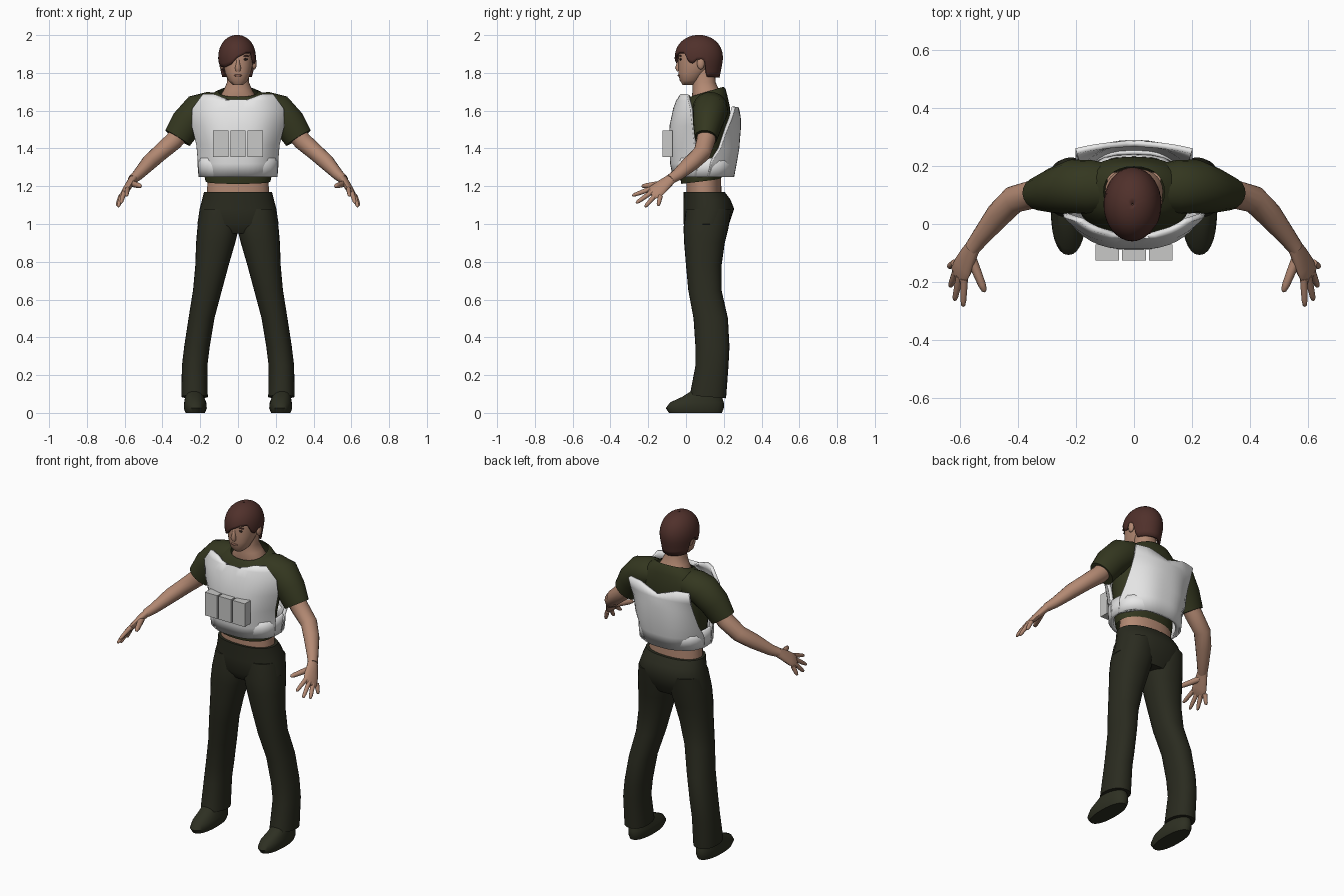
import bpy
import bmesh
import math
from mathutils import Vector

cube = bpy.data.objects.get("Cube")
if cube:
    bpy.data.objects.remove(cube)


def material(name, r, g, b):
    m = bpy.data.materials.new(name)
    m.use_nodes = True
    m.diffuse_color = (r, g, b, 1)
    bsdf = next(n for n in m.node_tree.nodes if n.type == 'BSDF_PRINCIPLED')
    bsdf.inputs["Base Color"].default_value = (r, g, b, 1)
    return m


SKIN = material("skin", .45, .25, .17)
HAIR = material("brown hair", .08, .03, .024)
SHIRT = material("olive shirt", .034, .038, .014)
PANTS = material("dark trousers", .023, .024, .014)
SHOE = material("dark shoes", .027, .029, .016)
VEST = material("white vest", .8, .8, .8)
POUCH = material("grey pouch", .58, .58, .57)
DARK = material("eye dark", .02, .012, .01)
LIPS = material("lips", .3, .14, .1)


def finish(name, bm, mat, thick=0, angle=50):
    bmesh.ops.recalc_face_normals(bm, faces=bm.faces)
    me = bpy.data.meshes.new(name)
    bm.to_mesh(me)
    bm.free()
    me.materials.append(mat)
    for p in me.polygons:
        p.use_smooth = True
    me.set_sharp_from_angle(angle=math.radians(angle))
    ob = bpy.data.objects.new(name, me)
    bpy.context.collection.objects.link(ob)
    if thick:
        mod = ob.modifiers.new("thickness", 'SOLIDIFY')
        mod.thickness = thick
        mod.offset = 0
    return ob


def bridge(name, rings, mat, closed=True, caps=True, thick=0):
    """Join rows of points into a skin."""
    bm = bmesh.new()
    rows = [[bm.verts.new(p) for p in ring] for ring in rings]
    n = len(rows[0])
    for a, b in zip(rows, rows[1:]):
        for i in range(n if closed else n - 1):
            j = (i + 1) % n
            bm.faces.new((a[i], a[j], b[j], b[i]))
    if caps:
        bm.faces.new(rows[0])
        bm.faces.new(rows[-1])
    return finish(name, bm, mat, thick)


def power(v, p):
    return math.copysign(abs(v) ** p, v)


def loft(name, levels, mat, s=1, n=28, p=.9, tilt=None, caps=True, thick=0):
    """Stack rounded rings; each level is z, x range, y range."""
    rings = []
    for k, (z, x0, x1, y0, y1) in enumerate(levels):
        slope = tilt[k] if tilt else 0
        ring = []
        for i in range(n):
            a = math.tau * i / n
            x = (x0 + x1) / 2 + (x1 - x0) / 2 * power(math.sin(a), p)
            dy = -(y1 - y0) / 2 * power(math.cos(a), p)
            ring.append((s * x, (y0 + y1) / 2 + dy, z + slope * dy))
        rings.append(ring)
    return bridge(name, rings, mat, True, caps, thick)


def tube(name, path, side, mat, s=1, n=14):
    """Sweep an ellipse; each point is x, y, z, radius along side, other radius."""
    pts = [Vector((s * q[0], q[1], q[2])) for q in path]
    side = Vector((s * side[0], side[1], side[2]))
    rings = []
    for i, c in enumerate(pts):
        t = (pts[min(i + 1, len(pts) - 1)] - pts[max(i - 1, 0)]).normalized()
        a = (side - t * side.dot(t)).normalized()
        b = t.cross(a)
        ra, rb = path[i][3:]
        rings.append([c + a * ra * math.cos(math.tau * k / n) + b * rb * math.sin(math.tau * k / n)
                      for k in range(n)])
    return bridge(name, rings, mat)


def ball(name, loc, size, mat):
    bm = bmesh.new()
    bmesh.ops.create_uvsphere(bm, u_segments=16, v_segments=10, radius=1)
    for v in bm.verts:
        v.co = Vector([c * k + o for c, k, o in zip(v.co, size, loc)])
    return finish(name, bm, mat)


def panel(name, rows, dip, mat, n=24):
    """Curved vest plate; each row is z, half width, edge y, middle y, falloff."""
    rings = []
    for k, (z, hw, ye, ym, fall) in enumerate(rows):
        ring = []
        for i in range(n + 1):
            u = math.sin(math.pi * (i / n - .5))
            drop = dip * max(0, 1 - abs(u * hw) / .12) if k == len(rows) - 1 else 0
            ring.append((u * hw, ym + (ye - ym) * abs(u) ** fall, z - drop))
        rings.append(ring)
    return bridge(name, rings, mat, False, False, .02)


# Trousers, shoes, arms and hands, mirrored
for s, w in ((1, "left"), (-1, "right")):
    loft(w + "_trouser_leg", [
        (.085, .16, .30, .02, .212), (.25, .162, .297, .05, .225), (.35, .15, .285, .05, .23),
        (.5, .125, .262, .04, .222), (.65, .085, .238, .012, .188), (.78, .05, .226, 0, .188),
        (.9, .015, .222, -.01, .205), (.98, -.005, .215, -.013, .225),
        (1.08, 0, .198, 0, .24)], PANTS, s, tilt=[-.08] + [0] * 8)
    loft(w + "_shoe", [
        (0, .175, .278, -.09, .19), (.025, .165, .287, -.107, .2), (.055, .168, .285, -.085, .2),
        (.085, .18, .28, -.02, .19), (.13, .19, .275, .05, .18)], SHOE, s)
    tube(w + "_sleeve", [
        (.1, .125, 1.62, .085, .075), (.15, .128, 1.615, .093, .085), (.21, .13, 1.6, .093, .09),
        (.27, .115, 1.535, .08, .086), (.32, .105, 1.455, .06, .077)], (0, 1, 0), SHIRT, s, 20)
    tube(w + "_arm", [
        (.27, .115, 1.53, .05, .055), (.34, .105, 1.44, .05, .05), (.415, .085, 1.375, .048, .045),
        (.47, .03, 1.325, .045, .042), (.53, -.045, 1.26, .033, .03),
        (.56, -.085, 1.235, .028, .024)], (0, 1, 0), SKIN, s)
    spread = (.04, .065, -.04)
    tube(w + "_palm", [
        (.55, -.07, 1.245, .027, .022), (.57, -.105, 1.218, .036, .02),
        (.59, -.145, 1.185, .045, .018), (.605, -.175, 1.163, .045, .013),
        (.61, -.185, 1.155, .036, .007)], spread, SKIN, s)
    fingers = {
        "index": ((.586, -.19, 1.185), (.59, -.285, 1.15)),
        "middle": ((.602, -.18, 1.17), (.62, -.265, 1.11)),
        "ring": ((.614, -.162, 1.153), (.635, -.217, 1.09)),
        "little": ((.62, -.135, 1.15), (.64, -.148, 1.095)),
        "thumb": ((.565, -.11, 1.215), (.515, -.235, 1.2))}
    for f, (a, b) in fingers.items():
        a, b = Vector(a), Vector(b)
        r = .016 if f == "thumb" else .012
        path = [(*a.lerp(b, t), r * k, r * k)
                for t, k in ((0, 1.1), (.45, 1), (.8, .85), (.95, .6), (1, .2))]
        tube(w + "_" + f + "_finger", path, spread, SKIN, s, 10)
    # Ears and face features
    ball(w + "_ear", (s * .086, .078, 1.85), (.013, .02, .032), SKIN)
    ball(w + "_eye", (s * .037, -.029, 1.872), (.015, .006, .006), DARK)
    ball(w + "_eyebrow", (s * .039, -.029, 1.89), (.022, .007, .004), HAIR)

# Hips and waist
loft("trouser_hips", [
    (.95, -.15, .15, .02, .2), (1.0, -.215, .215, -.012, .228), (1.08, -.203, .203, -.012, .255),
    (1.13, -.19, .19, -.012, .235), (1.17, -.18, .18, -.012, .205)], PANTS)
loft("waist", [(1.14, -.165, .165, .002, .188), (1.27, -.16, .16, .002, .185)], SKIN)

# Shirt body
loft("shirt", [
    (1.225, -.172, .172, -.025, .185), (1.25, -.177, .177, -.03, .19),
    (1.35, -.18, .18, -.035, .2), (1.45, -.195, .195, -.045, .22), (1.55, -.2, .2, -.035, .232),
    (1.62, -.2, .2, -.01, .232), (1.665, -.165, .165, .01, .22),
    (1.69, -.13, .13, .015, .21), (1.7, -.105, .105, .022, .198)], SHIRT, caps=False,
    tilt=[.12, .08, 0, 0, 0, 0, .1, .25, .3])

# Neck and head
loft("neck", [
    (1.6, -.1, .1, .05, .18), (1.67, -.1, .1, .03, .192), (1.71, -.075, .075, .035, .175),
    (1.75, -.058, .058, .035, .157), (1.83, -.06, .06, .04, .15)], SKIN)
loft("head", [
    (1.737, -.028, .028, -.018, .04), (1.76, -.052, .052, -.033, .075),
    (1.8, -.068, .068, -.041, .11), (1.84, -.078, .078, -.04, .155),
    (1.89, -.082, .082, -.04, .175), (1.94, -.078, .078, -.033, .17),
    (1.975, -.045, .045, .01, .13)], SKIN)
tube("nose", [(0, -.03, 1.882, .008, .008), (0, -.037, 1.855, .009, .01),
              (0, -.043, 1.826, .016, .015), (0, -.038, 1.81, .012, .01)], (1, 0, 0), SKIN, n=12)
ball("mouth", (0, -.037, 1.786), (.022, .007, .006), LIPS)

# Hair cap with a swept fringe; hairline heights by angle from the front
hairline = [(-180, 1.78), (-112, 1.785), (-104, 1.865), (-84, 1.87), (-74, 1.84), (-45, 1.835),
            (-20, 1.85), (0, 1.885), (30, 1.91), (52, 1.91), (66, 1.86), (76, 1.855),
            (84, 1.875), (104, 1.875), (112, 1.785), (180, 1.78)]


def hair_edge(deg):
    for (a, za), (b, zb) in zip(hairline, hairline[1:]):
        if a <= deg <= b:
            return za + (zb - za) * (deg - a) / (b - a)


hair_rings = []
for v in range(13):
    ring = []
    for i in range(72):
        deg = i * 5 - 180
        low = hair_edge(deg)
        z = low + (2 - low) * math.sin(math.pi / 2 * v / 12)
        up = min(1, max(0, (z - 1.875) / .125))
        r = math.sqrt(max(0, 1 - up ** 2.4)) if up else 1 - max(0, 1.875 - z) * 1.6
        a = math.radians(deg)
        r = max(r, .02)
        ring.append((-.005 + .094 * r * math.sin(a), .068 - .122 * r * math.cos(a), z - .005))
    hair_rings.append(ring)
hair = bridge("hair", hair_rings, HAIR, True, False, .012)

# Armoured vest: front plate, back plate, waist band and pouches
panel("vest_front", [
    (1.25, .2, .06, -.06, 3), (1.32, .203, .06, -.074, 3), (1.42, .212, .05, -.08, 3),
    (1.52, .237, .04, -.077, 3), (1.61, .235, .03, -.058, 3), (1.65, .205, .02, -.045, 3),
    (1.685, .18, .012, -.035, 3)], .06, VEST)
panel("vest_back", [
    (1.25, .2, .11, .245, 3), (1.33, .207, .13, .26, 3), (1.4, .205, .175, .272, 3),
    (1.5, .195, .21, .28, 2.5), (1.56, .197, .235, .28, 2), (1.62, .2, .252, .276, 2)], .04, VEST)
loft("vest_band", [(1.25, -.2, .2, -.055, .24), (1.3, -.203, .203, -.062, .248),
                   (1.35, -.203, .203, -.062, .248)], VEST, p=.8, caps=False, thick=.015)
for k, w in ((-1, "right"), (0, "middle"), (1, "left")):
    bm = bmesh.new()
    bmesh.ops.create_cube(bm, size=1)
    for v in bm.verts:
        v.co = Vector((v.co.x * .082 + k * .092, v.co.y * .055 - .098, v.co.z * .14 + 1.425))
    finish(w + "_pouch", bm, POUCH, angle=30)
